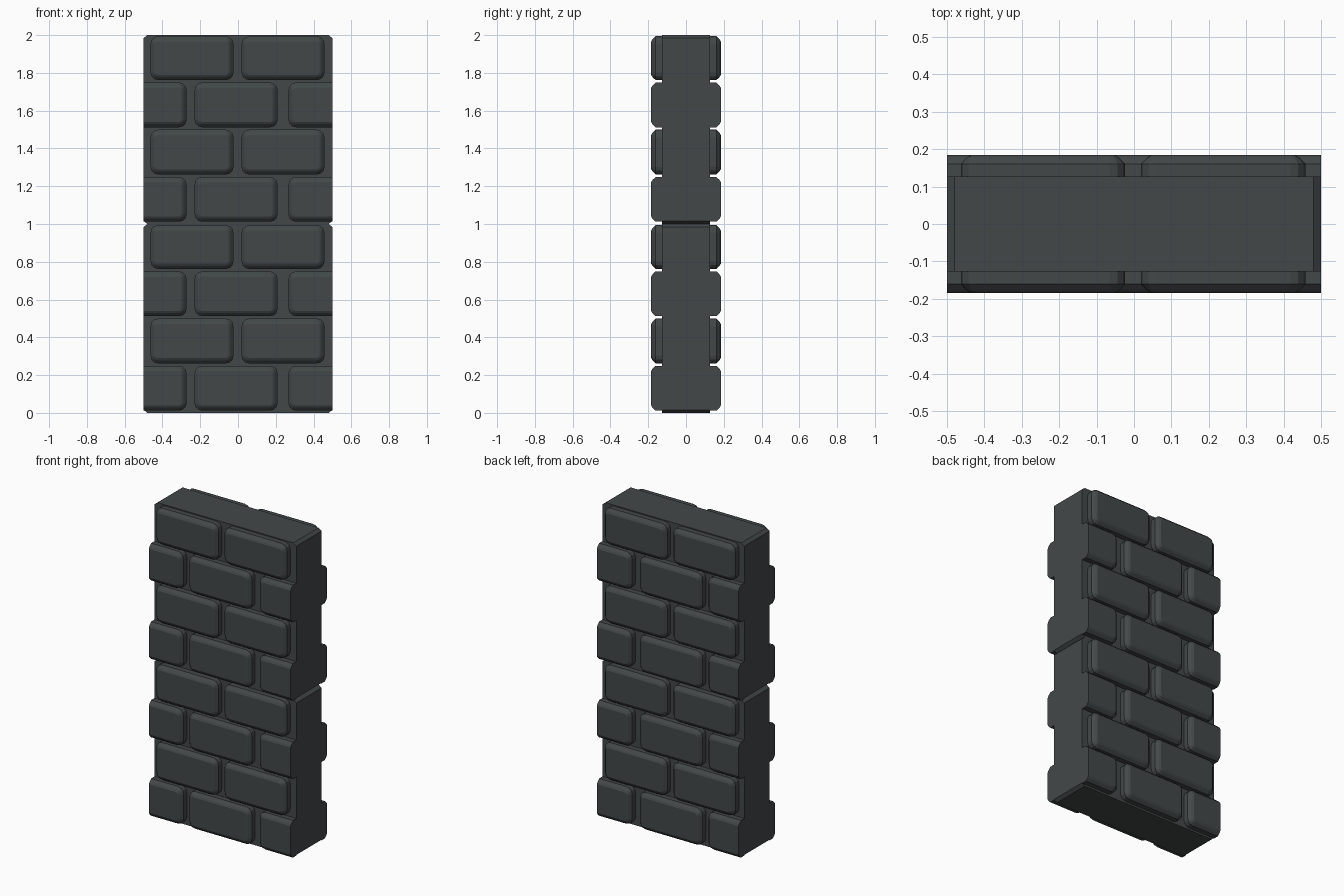
import bpy, bmesh, math
from mathutils import Vector

if "Cube" in bpy.data.objects:
    bpy.data.objects.remove(bpy.data.objects["Cube"])

stone = bpy.data.materials.new("dark_stone")
stone.diffuse_color = (0.055, 0.064, 0.066, 1)
stone.use_nodes = True
stone.node_tree.nodes["Principled BSDF"].inputs["Base Color"].default_value = stone.diffuse_color

CORE_Y, FACE_Y = 0.127, 0.184
BEVEL, RADIUS = 0.023, 0.04


def finish(bm, name):
    bmesh.ops.recalc_face_normals(bm, faces=bm.faces)
    mesh = bpy.data.meshes.new(name)
    bm.to_mesh(mesh)
    bm.free()
    mesh.materials.append(stone)
    obj = bpy.data.objects.new(name, mesh)
    bpy.context.collection.objects.link(obj)
    return obj


def loft(bm, rings):
    """Closed solid through a list of matching point rings."""
    rows = [[bm.verts.new(p) for p in ring] for ring in rings]
    n = len(rows[0])
    for a, b in zip(rows, rows[1:]):
        for i in range(n):
            j = (i + 1) % n
            bm.faces.new((a[i], a[j], b[j], b[i]))
    bm.faces.new(rows[0])
    bm.faces.new(rows[-1])


def rounded_ring(x0, x1, z0, z1, y, r, inset=0.0, seg=3):
    pts = []
    corners = ((x1 - r, z1 - r, 0), (x0 + r, z1 - r, 90),
               (x0 + r, z0 + r, 180), (x1 - r, z0 + r, 270))
    for cx, cz, start in corners:
        for k in range(seg + 1):
            a = math.radians(start + 90 * k / seg)
            pts.append((cx + (r - inset) * math.cos(a), y,
                        cz + (r - inset) * math.sin(a)))
    return pts


def brick(name, x0, x1, z0, z1, side):
    """Rounded brick with a chamfered face, trimmed flush at the wall ends."""
    bm = bmesh.new()
    loft(bm, [rounded_ring(x0, x1, z0, z1, side * y, RADIUS, inset)
              for y, inset in ((CORE_Y, 0), (FACE_Y - BEVEL, 0),
                               (FACE_Y - 0.006, BEVEL * 0.72), (FACE_Y, BEVEL * 1.2))])
    for s in (-1, 1):
        if max(s * x0, s * x1) > 0.5:
            cut = bmesh.ops.bisect_plane(
                bm, geom=bm.verts[:] + bm.edges[:] + bm.faces[:],
                plane_co=Vector((s * 0.5, 0, 0)), plane_no=Vector((s, 0, 0)),
                clear_outer=True)
            edges = [e for e in cut["geom_cut"] if isinstance(e, bmesh.types.BMEdge)]
            bmesh.ops.holes_fill(bm, edges=edges, sides=0)
    finish(bm, name)


# Two stacked wall cores with chamfered end edges
for m in range(2):
    profile = [(-0.48, 0), (0.48, 0), (0.5, 0.016), (0.5, 0.984),
               (0.48, 1), (-0.48, 1), (-0.5, 0.984), (-0.5, 0.016)]
    bm = bmesh.new()
    loft(bm, [[(x, y, z + m) for x, z in profile] for y in (-CORE_Y, CORE_Y)])
    finish(bm, f"wall_core_{m + 1}")

# Brick courses in running bond on both faces
HALF_COURSE = [(-0.71, -0.272), (-0.23, 0.21), (0.267, 0.707)]
FULL_COURSE = [(-0.463, -0.024), (0.019, 0.458)]
for side, label in ((-1, "front"), (1, "back")):
    for row in range(8):
        spans = FULL_COURSE if row % 2 else HALF_COURSE
        z0 = 0.25 * row + 0.012
        z1 = 0.25 * (row + 1) - (0.006 if row % 4 == 3 else 0.001)
        for i, (x0, x1) in enumerate(spans):
            brick(f"{label}_brick_{row + 1}_{i + 1}", x0, x1, z0, z1, side)
